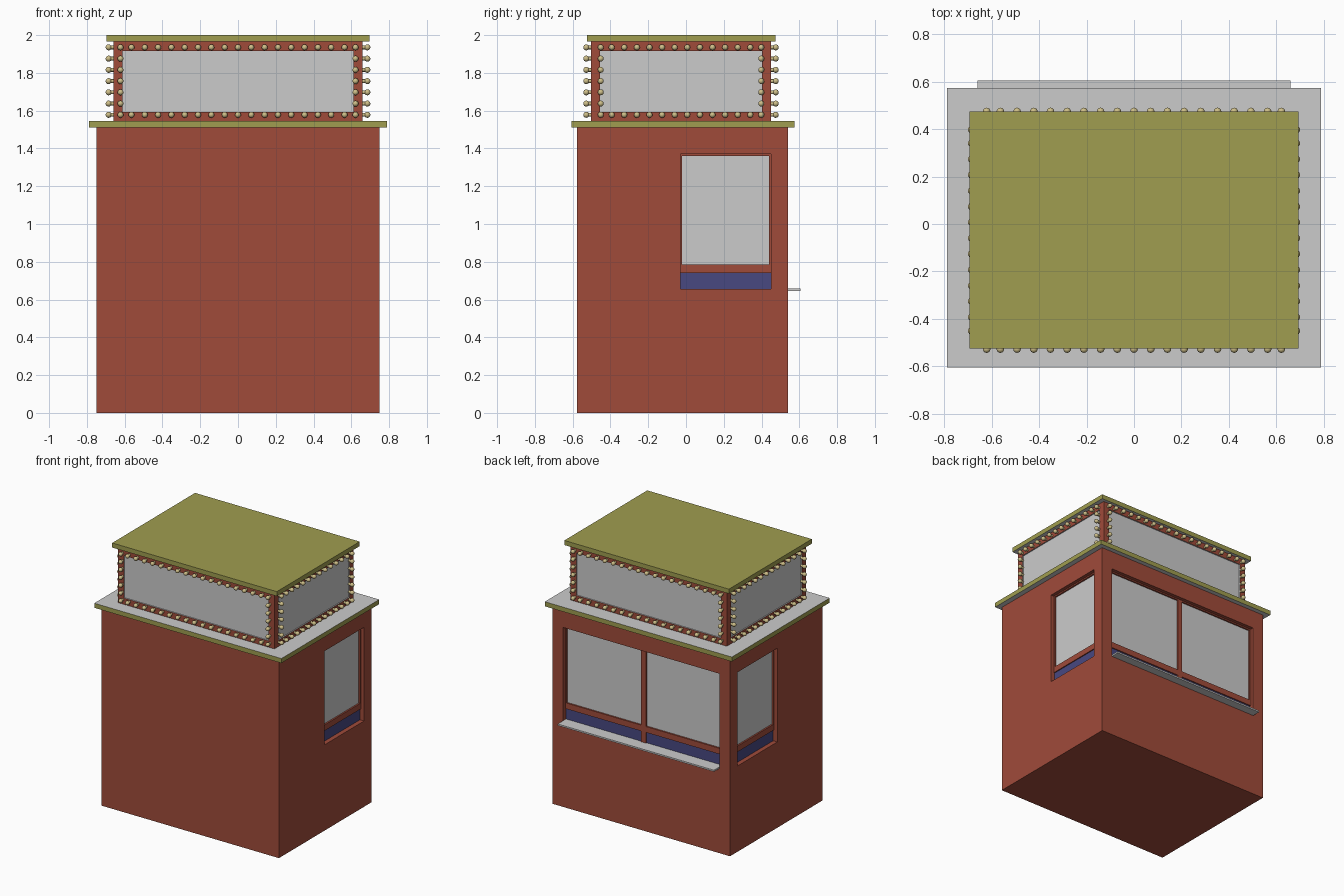
import bpy, bmesh
from mathutils import Matrix, Vector

if "Cube" in bpy.data.objects:
    bpy.data.objects.remove(bpy.data.objects["Cube"])


def material(name, rgb):
    m = bpy.data.materials.new(name)
    m.diffuse_color = (*rgb, 1)
    m.use_nodes = True
    m.node_tree.nodes["Principled BSDF"].inputs["Base Color"].default_value = m.diffuse_color
    return m


MAROON = material("maroon", (0.35, 0.07, 0.042))
OLIVE = material("olive", (0.35, 0.34, 0.08))
NAVY = material("navy", (0.065, 0.065, 0.22))
BULB = material("warm_bulb", (0.62, 0.52, 0.25))
GREY = material("grey", (0.8, 0.8, 0.8))


def add_box(bm, lo, hi):
    lo, hi = Vector(lo), Vector(hi)
    size = [abs(c) for c in hi - lo]
    mat = Matrix.Translation((lo + hi) / 2) @ Matrix.Diagonal((*size, 1))
    bmesh.ops.create_cube(bm, size=1, matrix=mat)


def finish(name, bm, *mats):
    me = bpy.data.meshes.new(name)
    bm.normal_update()
    bm.to_mesh(me)
    bm.free()
    for m in mats:
        me.materials.append(m)
    ob = bpy.data.objects.new(name, me)
    bpy.context.collection.objects.link(ob)
    return ob


def boxes(name, spans, *mats):
    bm = bmesh.new()
    for lo, hi in spans:
        add_box(bm, lo, hi)
    return finish(name, bm, *mats)


# Booth body with shallow window recesses on the back and both sides
Z0, Z1 = 0.655, 1.37
SILL0, SILL1 = 0.74, 0.785
DEPTH, RIM = 0.045, 0.01
body = boxes("booth_body", [((-0.75, -0.577, 0), (0.75, 0.54, 1.51))], MAROON)
cutters = [boxes("back_cutter", [((-0.66, 0.54 - DEPTH, Z0), (0.66, 0.7, Z1))], MAROON)]
for s in (-1, 1):
    cutters.append(boxes("side_cutter", [((s * (0.75 - DEPTH), -0.03, Z0), (s * 0.9, 0.45, Z1))], MAROON))
bpy.context.view_layer.objects.active = body
for c in cutters:
    mod = body.modifiers.new("recess", 'BOOLEAN')
    mod.operation = 'DIFFERENCE'
    mod.solver = 'EXACT'
    mod.object = c
    bpy.ops.object.modifier_apply(modifier=mod.name)
    bpy.data.objects.remove(c)


def window(name, place, u0, u1, mullions=()):
    """Frame, glass and lower panels; place(u, d, z) maps to the wall, d = height above the recess floor."""
    def span(ua, ub, za, zb, d):
        return place(ua, -0.005, za), place(ub, d, zb)
    bars = [span(u0, u1, SILL0, SILL1, 0.018),
            span(u0, u1, Z1 - RIM, Z1, 0.018),
            span(u0, u0 + RIM, SILL1, Z1 - RIM, 0.018),
            span(u1 - RIM, u1, SILL1, Z1 - RIM, 0.018)]
    for m in mullions:
        bars += [span(m - 0.02, m + 0.02, SILL1, Z1 - RIM, 0.018),
                 span(m - 0.02, m + 0.02, Z0, SILL0, 0.018)]
    boxes(name + "_frame", bars, MAROON)
    edges = [u0] + [m + e for m in mullions for e in (-0.02, 0.02)] + [u1]
    panes = list(zip(edges[::2], edges[1::2]))
    boxes(name + "_glass", [span(a, b, SILL1, Z1 - RIM, 0.006) for a, b in panes])
    boxes(name + "_lower_panel", [span(a, b, Z0, SILL0, 0.01) for a, b in panes], NAVY)


# Windows
window("back_window", lambda u, d, z: (u, 0.54 - DEPTH + d, z), -0.66, 0.66, (0,))
for side, s in (("left", -1), ("right", 1)):
    window(side + "_window", lambda u, d, z: (s * (0.75 - DEPTH + d), u, z), -0.03, 0.45)

# Serving ledge under the back window
boxes("serving_ledge", [((-0.66, 0.5, 0.646), (0.66, 0.605, 0.658))])


# Roof slabs: olive edges, grey on the chosen horizontal faces
def slab(name, lo, hi, grey_top):
    bm = bmesh.new()
    add_box(bm, lo, hi)
    bm.normal_update()
    for f in bm.faces:
        if f.normal.z < -0.5 or (grey_top and f.normal.z > 0.5):
            f.material_index = 1
    finish(name, bm, OLIVE, GREY)


slab("lower_roof", (-0.79, -0.605, 1.51), (0.79, 0.575, 1.545), True)
slab("top_roof", (-0.695, -0.525, 1.965), (0.695, 0.475, 2.0), False)

# Sign box with inset blank panels on its four sides
SX, SY0, SY1 = 0.66, -0.503, 0.45
bm = bmesh.new()
add_box(bm, (-SX, SY0, 1.545), (SX, SY1, 1.965))
bm.normal_update()
sides = [f for f in bm.faces if abs(f.normal.z) < 0.5]
bmesh.ops.inset_individual(bm, faces=sides, thickness=0.068, depth=0)
for f in sides:
    f.material_index = 1
bmesh.ops.inset_individual(bm, faces=sides, thickness=0.0005, depth=-0.008)
finish("sign_box", bm, MAROON, GREY)


# Light bulbs around each sign panel
def bulb_row(name, centre, out, half, count):
    out = Vector(out)
    along = Vector((0, 0, 1)).cross(out)
    us = [-half + 2 * half * i / (count - 1) for i in range(count)]
    spots = [(u, z) for u in us for z in (1.935, 1.578)]
    spots += [(e * (half + 0.058), 1.578 + 0.357 * i / 6) for e in (-1, 1) for i in range(7)]
    rot = out.to_track_quat('Z', 'Y').to_matrix().to_4x4()
    bm = bmesh.new()
    for u, z in spots:
        p = Vector(centre) + along * u + Vector((0, 0, z))
        bmesh.ops.create_cone(bm, segments=8, radius1=0.01, radius2=0.01, depth=0.02,
                              matrix=Matrix.Translation(p + out * 0.008) @ rot)
        bmesh.ops.create_uvsphere(bm, u_segments=12, v_segments=8, radius=0.016,
                                  matrix=Matrix.Translation(p + out * 0.025) @ rot)
    ob = finish(name, bm, BULB)
    bpy.ops.object.select_all(action='DESELECT')
    ob.select_set(True)
    bpy.context.view_layer.objects.active = ob
    bpy.ops.object.shade_smooth_by_angle(angle=0.9)


YC = (SY0 + SY1) / 2
bulb_row("front_bulbs", (0, SY0, 0), (0, -1, 0), 0.564, 17)
bulb_row("back_bulbs", (0, SY1, 0), (0, 1, 0), 0.564, 17)
bulb_row("left_bulbs", (-SX, YC, 0), (-1, 0, 0), 0.367, 12)
bulb_row("right_bulbs", (SX, YC, 0), (1, 0, 0), 0.367, 12)
